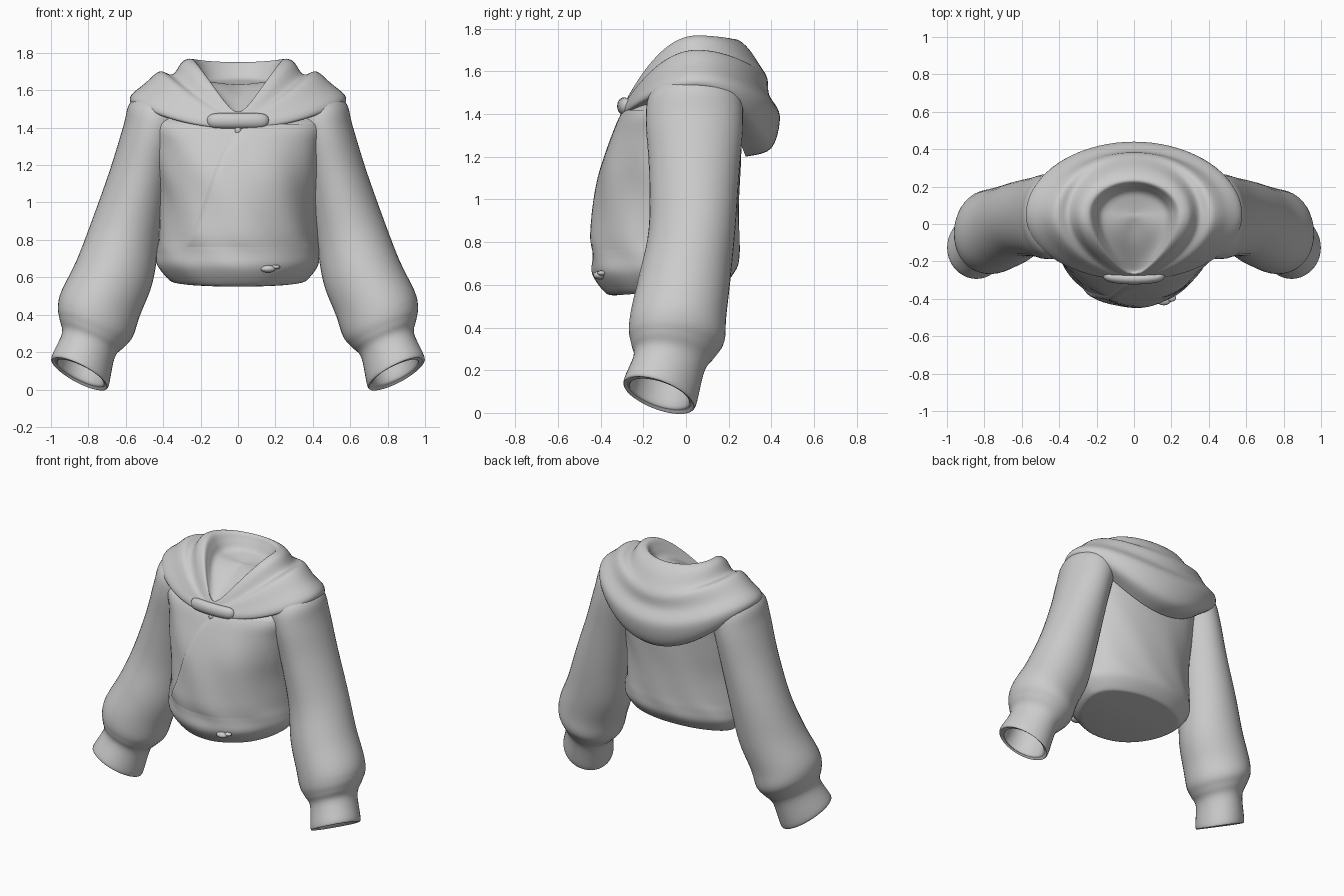
import bpy, bmesh, math
from mathutils import Vector

if "Cube" in bpy.data.objects:
    bpy.data.objects.remove(bpy.data.objects["Cube"])

cloth = bpy.data.materials.new("light_grey_cloth")
cloth.diffuse_color = (0.6, 0.6, 0.6, 1)
cloth.use_nodes = True
cloth.node_tree.nodes["Principled BSDF"].inputs["Base Color"].default_value = cloth.diffuse_color


def spline(rows, t):
    """Catmull-Rom blend of parameter rows, t measured in rows."""
    i = min(int(t), len(rows) - 2)
    f = t - i
    a, b, c, d = (rows[min(max(i + k, 0), len(rows) - 1)] for k in (-1, 0, 1, 2))
    return [0.5 * (2 * q + (r - p) * f + (2 * p - 5 * q + 4 * r - s) * f * f
                   + (3 * q - p - 3 * r + s) * f ** 3) for p, q, r, s in zip(a, b, c, d)]


def make_grid(name, point, nu, nv, wrap=True, caps=()):
    """Surface from point(u, v), u and v in 0..1; u goes around."""
    bm = bmesh.new()
    cols = nu if wrap else nu + 1
    g = [[bm.verts.new(point(i / nu, j / nv)) for i in range(cols)] for j in range(nv + 1)]
    for j in range(nv):
        for i in range(nu):
            k = (i + 1) % cols
            bm.faces.new((g[j][i], g[j][k], g[j + 1][k], g[j + 1][i]))
    for end in caps:
        bm.faces.new(g[end])
    bmesh.ops.recalc_face_normals(bm, faces=bm.faces)
    return finish(name, bm)


def finish(name, bm, angle=50):
    me = bpy.data.meshes.new(name)
    bm.to_mesh(me)
    bm.free()
    me.materials.append(cloth)
    ob = bpy.data.objects.new(name, me)
    bpy.context.collection.objects.link(ob)
    bpy.ops.object.select_all(action='DESELECT')
    ob.select_set(True)
    bpy.context.view_layer.objects.active = ob
    bpy.ops.object.shade_smooth_by_angle(angle=math.radians(angle))
    return ob


# Body: half width, front y, back y, front z, back z
BODY = [(.335, -.34, .16, .55, .60), (.37, -.38, .19, .565, .61), (.43, -.438, .24, .65, .68),
        (.435, -.44, .25, .73, .75), (.425, -.44, .25, .82, .83), (.42, -.42, .25, 1.0, 1.0),
        (.44, -.39, .255, 1.15, 1.15), (.465, -.335, .26, 1.3, 1.3), (.495, -.275, .26, 1.42, 1.42),
        (.42, -.20, .22, 1.455, 1.53)]


def body_point(ang, t, off=0.0):
    rx, yf, yb, zf, zb = spline(BODY, t)
    c, s = math.cos(ang), math.sin(ang)
    z = zf + (zb - zf) * (s + 1) / 2
    # the chest gets boxier towards the shoulders so it runs into the sleeves
    box = 1 - .3 * min(1, max(0, (t - 4.5) / 3))
    c = math.copysign(abs(c) ** box, c)
    y = s * (yb if s > 0 else -yf)
    # soft vertical creases on the lower cloth
    ripple = 1 + .008 * math.sin(9 * ang + 2 * t) * math.sin(math.pi * t / 9)
    return Vector((c * (rx + off) * ripple, y * ripple + s * off, z))


make_grid("body", lambda u, v: body_point(2 * math.pi * u, 9 * v), 64, 45, caps=(0,))


# Wrapped front flap, its free edge running diagonally across the chest
def flap_point(u, v):
    edge = -math.pi / 2 - .82 * (1 - v) ** 1.3 + .02
    ang = edge + (-.55 - edge) * u
    lift = .015 * (1 - u) * (1 if u > 0 else -.3) * min(1, 6 * v + .1)
    return body_point(ang, 3.4 + 4.6 * v, lift)


make_grid("front_flap", flap_point, 24, 24, wrap=False)

# Hood: half width, front y, back y, front z, side z, back z, front pinch
HOOD = [(.01, .04, .06, 1.63, 1.63, 1.63, 0), (.09, -.09, .12, 1.575, 1.638, 1.645, .1),
        (.17, -.20, .17, 1.505, 1.655, 1.665, .3),
        (.205, -.252, .205, 1.475, 1.71, 1.715, .4), (.24, -.268, .235, 1.485, 1.765, 1.75, .4),
        (.295, -.275, .29, 1.475, 1.755, 1.71, .33), (.35, -.28, .345, 1.465, 1.685, 1.63, .25),
        (.42, -.285, .38, 1.455, 1.70, 1.57, .12), (.50, -.29, .39, 1.445, 1.635, 1.49, .04),
        (.57, -.30, .44, 1.42, 1.575, 1.39, 0), (.57, -.295, .40, 1.395, 1.53, 1.24, 0),
        (.50, -.25, .28, 1.40, 1.50, 1.20, 0)]


def hood_point(u, v):
    rx, yf, yb, zf, zs, zb, pinch = spline(HOOD, 11 * v)
    c, s = math.cos(2 * math.pi * u), math.sin(2 * math.pi * u)
    y = .05 + s * (yb - .05 if s > 0 else .05 - yf)
    z = zs + ((zb if s > 0 else zf) - zs) * s * s
    return Vector((c * rx * (1 - pinch * s * s * (s < 0)), y, z))


make_grid("hood", hood_point, 72, 55, caps=(0,))

# Sleeve: centre x y z, half width, half depth, sideways tilt, forward tilt
SLEEVE = [(.78, -.06, .36, .12, .13, .4, .15), (.835, -.118, .12, .13, .138, .42, .25),
          (.843, -.125, .09, .15, .16, .44, .3), (.843, -.123, .097, .17, .178, .44, .3),
          (.80, -.08, .235, .155, .17, .42, .17), (.783, -.06, .30, .187, .20, .41, .12),
          (.765, -.045, .36, .215, .225, .38, .1), (.737, -.035, .46, .22, .224, .3, .06),
          (.662, -.005, .63, .212, .215, .28, .03), (.598, .03, .86, .188, .203, .25, 0),
          (.522, .04, 1.14, .165, .212, .25, 0), (.462, .04, 1.37, .155, .228, .25, 0),
          (.42, .04, 1.49, .158, .21, .35, 0), (.36, .04, 1.56, .08, .12, .6, 0)]

for side, label in ((1, "left"), (-1, "right")):
    def sleeve_point(u, v):
        x, y, z, ru, rv, a, b = spline(SLEEVE, 13 * v)
        c, s = math.cos(2 * math.pi * u), math.sin(2 * math.pi * u)
        # gentle lengthwise folds
        k = 1 + .012 * math.sin(6 * math.pi * u + 9 * v) * math.sin(math.pi * v)
        return Vector((side * (x + k * ru * c * math.cos(a)), y + k * rv * s * math.cos(b),
                       z + ru * c * math.sin(a) - rv * s * math.sin(b)))
    make_grid(label + "_sleeve", sleeve_point, 40, 65, caps=(0, -1))


# Toggle clasp: rounded bar across the throat, bowed back at its ends
def toggle_point(u, v):
    x = -.165 * math.cos(math.pi * v)
    r = .041 * max(.02, 1 - abs(x / .166) ** 8) ** .5
    a = 2 * math.pi * u
    return Vector((x, -.292 + .6 * x * x + .75 * r * math.cos(a), 1.437 + r * math.sin(a)))


make_grid("toggle", toggle_point, 20, 28, caps=(0, -1))


# Small rounded knots: loop under the clasp and tie at the hem
def knot(name, pos, size):
    bm = bmesh.new()
    bmesh.ops.create_uvsphere(bm, u_segments=16, v_segments=10, radius=1)
    for v in bm.verts:
        v.co = Vector(pos) + Vector([a * b for a, b in zip(v.co, size)])
    finish(name, bm)


knot("throat_loop", (0, -.295, 1.385), (.018, .015, .022))
knot("hem_knot", (.16, -.405, .645), (.04, .03, .02))
knot("hem_knot_end", (.20, -.395, .655), (.025, .02, .012))
